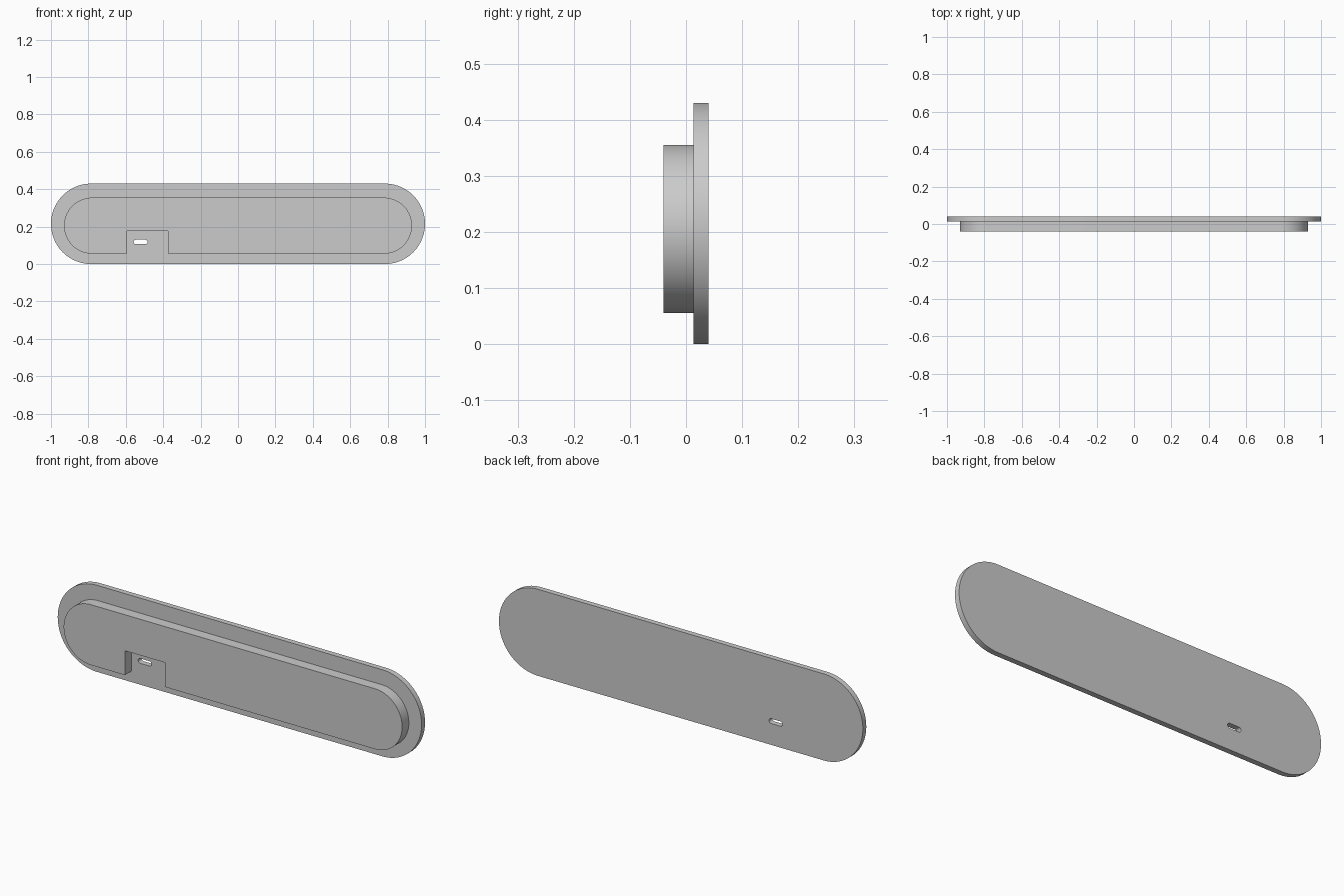
import bpy, bmesh, math

if "Cube" in bpy.data.objects:
    bpy.data.objects.remove(bpy.data.objects["Cube"])

grey = bpy.data.materials.new("plain grey")
grey.diffuse_color = (0.6, 0.6, 0.6, 1)
grey.use_nodes = True
grey.node_tree.nodes["Principled BSDF"].inputs["Base Color"].default_value = grey.diffuse_color


def prism(name, outline, y0, y1):
    """Extrude an (x, z) outline from y0 to y1."""
    bm = bmesh.new()
    face = bm.faces.new([bm.verts.new((x, y0, z)) for x, z in outline])
    ext = bmesh.ops.extrude_face_region(bm, geom=[face], use_keep_orig=True)
    moved = [v for v in ext["geom"] if isinstance(v, bmesh.types.BMVert)]
    bmesh.ops.translate(bm, verts=moved, vec=(0, y1 - y0, 0))
    bmesh.ops.recalc_face_normals(bm, faces=bm.faces)
    mesh = bpy.data.meshes.new(name)
    bm.to_mesh(mesh)
    bm.free()
    mesh.materials.append(grey)
    obj = bpy.data.objects.new(name, mesh)
    bpy.context.collection.objects.link(obj)
    return obj


def stadium(cx, cz, half_w, r, n=32):
    """Outline of a bar with semicircular ends."""
    pts = []
    for side, start in ((1, -math.pi / 2), (-1, math.pi / 2)):
        for i in range(n + 1):
            a = start + math.pi * i / n
            pts.append((cx + side * (half_w - r) + r * math.cos(a), cz + r * math.sin(a)))
    return pts


def activate(obj):
    bpy.ops.object.select_all(action='DESELECT')
    obj.select_set(True)
    bpy.context.view_layer.objects.active = obj


def cut(obj, cutter):
    cutter.hide_render = True
    mod = obj.modifiers.new("cut", 'BOOLEAN')
    mod.operation = 'DIFFERENCE'
    mod.solver = 'EXACT'
    mod.object = cutter
    activate(obj)
    bpy.ops.object.modifier_apply(modifier=mod.name)
    bpy.data.objects.remove(cutter)


# Wide back plate with a small through slot
plate = prism("back_plate", stadium(0, 0.215, 1.0, 0.215, 48), 0.013, 0.04)
cut(plate, prism("slot_cutter", stadium(-0.521, 0.118, 0.037, 0.012, 12), -0.1, 0.1))

# Raised front body with a rectangular notch open at the bottom edge
body = prism("raised_body", stadium(0, 0.205, 0.93, 0.15, 48), -0.04, 0.013)
notch = [(-0.594, 0.0), (-0.374, 0.0), (-0.374, 0.176), (-0.594, 0.176)]
cut(body, prism("notch_cutter", notch, -0.1, 0.1))

for obj in (plate, body):
    activate(obj)
    bpy.ops.object.shade_smooth_by_angle(angle=math.radians(30))
